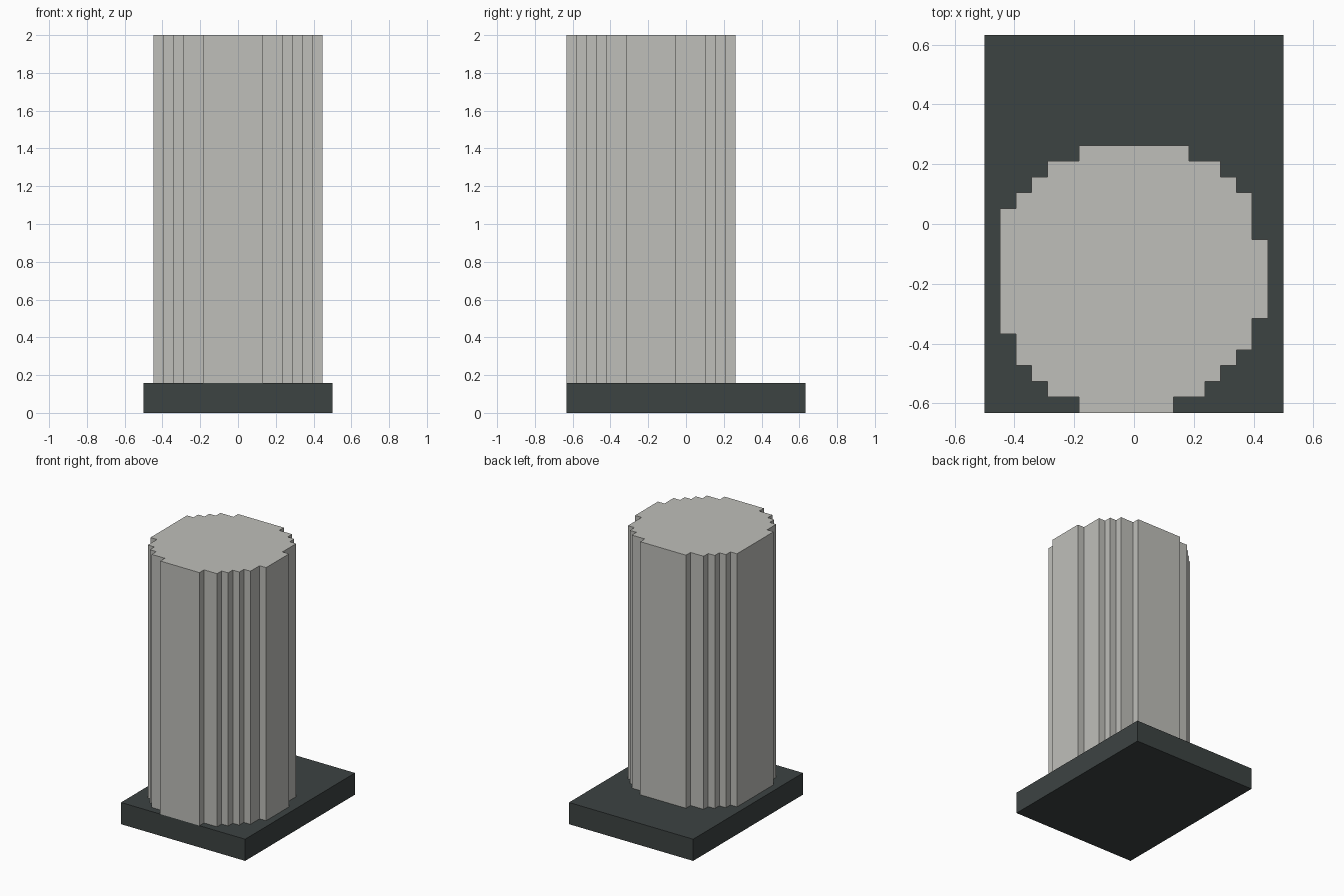
import bpy, bmesh

if "Cube" in bpy.data.objects:
    bpy.data.objects.remove(bpy.data.objects["Cube"])

U = 1 / 19  # grid step of the stepped outline


def material(name, rgb):
    m = bpy.data.materials.new(name)
    m.diffuse_color = (*rgb, 1)
    m.use_nodes = True
    m.node_tree.nodes["Principled BSDF"].inputs["Base Color"].default_value = m.diffuse_color
    return m


def prism(name, outline, z0, z1, mat):
    """Extrude a closed counter-clockwise outline (grid units) from z0 to z1."""
    bm = bmesh.new()
    face = bm.faces.new([bm.verts.new((x * U, y * U, z0 * U)) for x, y in outline])
    ext = bmesh.ops.extrude_face_region(bm, geom=[face], use_keep_orig=True)
    top = [v for v in ext["geom"] if isinstance(v, bmesh.types.BMVert)]
    bmesh.ops.translate(bm, verts=top, vec=(0, 0, (z1 - z0) * U))
    bmesh.ops.recalc_face_normals(bm, faces=bm.faces)
    me = bpy.data.meshes.new(name)
    bm.to_mesh(me)
    bm.free()
    me.materials.append(mat)
    ob = bpy.data.objects.new(name, me)
    bpy.context.collection.objects.link(ob)
    return ob


dark = material("dark slate", (0.046, 0.056, 0.055))
pale = material("pale stone", (0.52, 0.52, 0.49))

# Base slab
prism("base", [(-9.5, -12), (9.5, -12), (9.5, 12), (-9.5, 12)], 0, 3, dark)

# Stepped round column: (x edge, y start, y end) going up each side
right = [(2.5, -12, -11), (4.5, -11, -10), (5.5, -10, -9), (6.5, -9, -8),
         (7.5, -8, -6), (8.5, -6, -1), (7.5, -1, 2), (6.5, 2, 3),
         (5.5, 3, 4), (3.5, 4, 5)]
left = [(-3.5, -12, -11), (-5.5, -11, -10), (-6.5, -10, -9), (-7.5, -9, -7),
        (-8.5, -7, 1), (-7.5, 1, 2), (-6.5, 2, 3), (-5.5, 3, 4), (-3.5, 4, 5)]
outline = [p for x, a, b in right for p in ((x, a), (x, b))]
outline += [p for x, a, b in reversed(left) for p in ((x, b), (x, a))]
prism("column", outline, 3, 38, pale)
